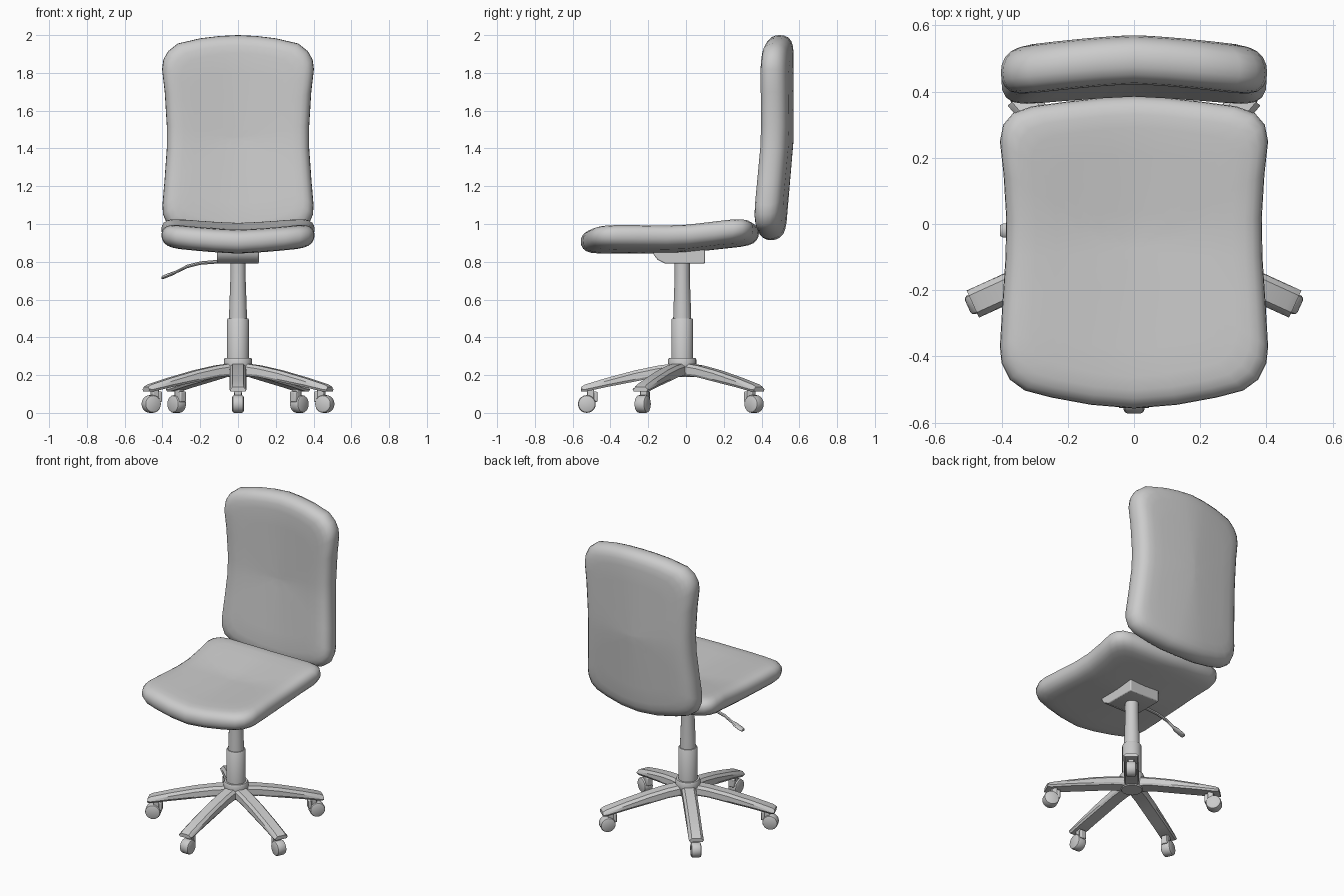
import bpy, bmesh, math
from mathutils import Matrix, Vector

if "Cube" in bpy.data.objects:
    bpy.data.objects.remove(bpy.data.objects["Cube"])

grey = bpy.data.materials.new("light grey")
grey.use_nodes = True
COLOUR = (0.6, 0.6, 0.6, 1)
grey.diffuse_color = COLOUR
grey.node_tree.nodes["Principled BSDF"].inputs["Base Color"].default_value = COLOUR

HUB_Y = -0.02


def finish(name, bm, angle=35, bevel=0):
    """Turn a bmesh into a shaded, coloured object."""
    bmesh.ops.recalc_face_normals(bm, faces=bm.faces)
    mesh = bpy.data.meshes.new(name)
    bm.to_mesh(mesh)
    bm.free()
    mesh.materials.append(grey)
    ob = bpy.data.objects.new(name, mesh)
    bpy.context.collection.objects.link(ob)
    bpy.ops.object.select_all(action='DESELECT')
    ob.select_set(True)
    bpy.context.view_layer.objects.active = ob
    bpy.ops.object.shade_smooth_by_angle(angle=math.radians(angle))
    if bevel:
        mod = ob.modifiers.new("soft edges", 'BEVEL')
        mod.width, mod.segments = bevel, 2
    return ob


def loft(bm, rings):
    """Skin a list of closed point rings and cap both ends."""
    loops = [[bm.verts.new(p) for p in ring] for ring in rings]
    n = len(loops[0])
    for a, b in zip(loops, loops[1:]):
        for i in range(n):
            j = (i + 1) % n
            bm.faces.new((a[i], a[j], b[j], b[i]))
    bm.faces.new(loops[0])
    bm.faces.new(loops[-1])


def lathe(name, profile, centre=(0, HUB_Y), sides=24):
    bm = bmesh.new()
    loft(bm, [[(centre[0] + r * math.cos(math.tau * i / sides),
                centre[1] + r * math.sin(math.tau * i / sides), z) for i in range(sides)]
              for r, z in profile])
    return finish(name, bm)


def cushion(name, half_outline, half_thick, place):
    """Rounded pad: mirrored outline, rounded rim, gently filled faces."""
    outline = half_outline + [(-u, v) for u, v in half_outline[-2:0:-1]]
    us, vs = zip(*outline)
    half_u, half_v = max(us), (max(vs) - min(vs)) / 2
    mid_v = (max(vs) + min(vs)) / 2
    # rim rings: inset distance and share of the half thickness
    side = [(0.0, 0.0), (0.002, 0.3), (0.012, 0.6), (0.03, 0.82), (0.055, 0.94),
            (0.095, 1.0), (0.16, 1.0), (0.23, 1.0), (0.30, 1.0), (0.36, 1.0), (0.395, 1.0)]
    levels = [(d, -h) for d, h in side[:0:-1]] + side
    rings = []
    for d, h in levels:
        su = 1 - d / half_u
        sv = 1 - d / half_v if d < 0.1 else su + (0.095 / half_u - 0.095 / half_v) * su
        rings.append([place(u * su, mid_v + (v - mid_v) * sv, h * half_thick)
                      for u, v in outline])
    bm = bmesh.new()
    loft(bm, rings)
    return finish(name, bm, 50)


def bend(u):
    return (min(abs(u), 0.40) / 0.37) ** 1.4


# Seat: sides curl up, rear half rises
seat_outline = [(0, -.557), (.13, -.546), (.25, -.524), (.33, -.503), (.375, -.47), (.40, -.42),
                (.405, -.37), (.398, -.25), (.388, -.1), (.386, .02), (.394, .15), (.405, .25),
                (.395, .30), (.365, .335), (.31, .355), (.2, .37), (.1, .381), (0, .386)]
cushion("seat", seat_outline, 0.063,
        lambda u, v, h: (u, v, 0.907 + 0.03 * bend(u) + 0.11 * max(0, v + 0.03) + h))

# Backrest: sides curl forward, lower half leans forward
back_outline = [(0, .915), (.13, .922), (.25, .945), (.33, .968), (.375, 1.0), (.397, 1.05),
                (.40, 1.1), (.389, 1.23), (.377, 1.4), (.377, 1.52), (.388, 1.7), (.402, 1.82),
                (.395, 1.87), (.37, 1.915), (.32, 1.955), (.2, 1.983), (.1, 1.995), (0, 2.0)]
cushion("backrest", back_outline, 0.074,
        lambda u, v, h: (u, 0.496 - 0.035 * bend(u) - 0.085 * max(0, 1.45 - v) + h, v))

# Tilt mechanism under the seat
side_profile = [(-.175, .865), (-.17, .835), (-.15, .81), (-.11, .79), (.10, .79), (.10, .885)]
bm = bmesh.new()
loft(bm, [[(x, y, z) for y, z in side_profile] for x in (-0.11, 0.11)])
finish("tilt_mechanism", bm, 30, 0.006)

# Height lever: thin bent rod with a flat paddle
bm = bmesh.new()
path = [(-.08, .803, .012, .010), (-.20, .793, .011, .009), (-.27, .775, .010, .009),
        (-.325, .747, .010, .008), (-.345, .738, .021, .010), (-.395, .719, .021, .010),
        (-.405, .715, .016, .007)]
loft(bm, [[(x, HUB_Y + hy * math.cos(math.tau * i / 8), z + hz * math.sin(math.tau * i / 8))
           for i in range(8)] for x, z, hy, hz in path])
finish("height_lever", bm)

# Column and hub
lathe("gas_column", [(.048, .49), (.046, .56), (.040, .72), (.040, .80)])
lathe("column_sleeve", [(.058, .27), (.058, .494), (.054, .50)])
lathe("hub_collar", [(.075, .255), (.075, .28), (.070, .29)])
lathe("hub", [(.062, .19), (.068, .20), (.075, .26)])


def box(bm, size, centre):
    bmesh.ops.create_cube(bm, size=1, matrix=Matrix.Translation(centre) @
                          Matrix.Diagonal((*size, 1)))


# Five legs with casters; built pointing to -y, then turned
leg_sections = [(.02, .265, .20), (.13, .250, .19), (.25, .225, .166), (.40, .185, .137),
                (.515, .150, .112), (.535, .138, .114)]
for label, degrees, reach in (("front", 0, .505), ("left", 65.5, .505), ("back_left", 139.5, .50),
                              ("back_right", -139.5, .50), ("right", -65.5, .505)):
    turn = Matrix.Translation((0, HUB_Y, 0)) @ Matrix.Rotation(math.radians(degrees), 4, 'Z')

    # Leg with chamfered top edges
    bm = bmesh.new()
    loft(bm, [[(-.038, -r, zb), (.038, -r, zb), (.045, -r, zb + .012), (.043, -r, zt - .016),
               (.028, -r, zt), (-.028, -r, zt), (-.043, -r, zt - .016), (-.045, -r, zb + .012)]
              for r, zt, zb in leg_sections])
    bm.transform(turn)
    finish(label + "_leg", bm, 30)

    # Wheel
    bm = bmesh.new()
    loft(bm, [[(x, -reach + r * math.cos(math.tau * i / 20), .047 + r * math.sin(math.tau * i / 20))
               for i in range(20)]
              for x, r in ((-.031, .036), (-.027, .044), (-.02, .047),
                           (.02, .047), (.027, .044), (.031, .036))])
    bm.transform(turn)
    finish(label + "_wheel", bm, 40)

    # Caster fork: stem and inner hood
    bm = bmesh.new()
    box(bm, (.036, .036, .05), Vector((0, -reach + .02, .10)))
    box(bm, (.040, .022, .055), Vector((0, -reach + .045, .085)))
    bm.transform(turn)
    finish(label + "_caster_fork", bm, 30, 0.005)
